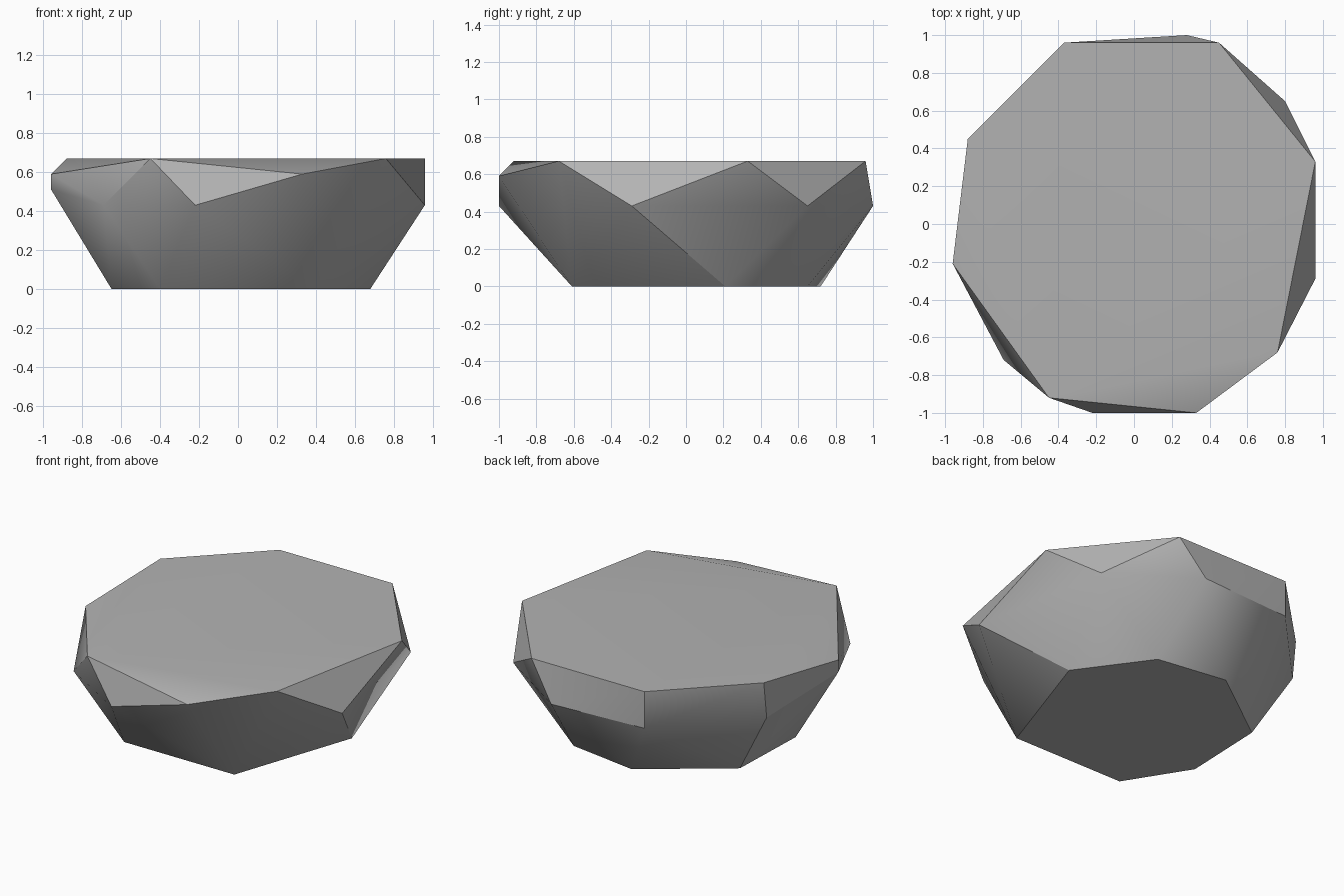
import bpy
import bmesh
import math

# Remove the default cube only
default_cube = bpy.data.objects.get("Cube")
if default_cube:
    bpy.data.objects.remove(default_cube, do_unlink=True)


def make_material(name, color):
    material = bpy.data.materials.new(name)
    material.use_nodes = True
    material.diffuse_color = color
    shader = next(n for n in material.node_tree.nodes if n.type == "BSDF_PRINCIPLED")
    shader.inputs["Base Color"].default_value = color
    shader.inputs["Roughness"].default_value = 0.9
    return material


def add_ring(bm, outline, height):
    """Add one level of the boulder as loose corner points."""
    for x, y in outline:
        bm.verts.new((x, y, height))


# Corner outlines of the boulder at each level
base = [(0.4, -0.61), (0.68, 0.21), (0.36, 0.65), (-0.11, 0.72),
        (-0.63, 0.34), (-0.65, -0.21), (-0.4, -0.61)]
waist = [(0.96, -0.29), (0.8, 0.65), (0.28, 1), (-0.37, 0.96),
         (-0.88, 0.42), (-0.69, -0.72), (-0.22, -1)]
chipped_corners = [(0.33, -1), (-0.96, -0.21)]
side_corner = [(-0.96, -0.21)]
top = [(0.76, -0.68), (0.96, 0.33), (0.45, 0.96), (-0.37, 0.96),
       (-0.88, 0.45), (-0.45, -0.92)]

bm = bmesh.new()
for outline, height in ((base, 0), (waist, 0.43), (side_corner, 0.51),
                        (chipped_corners, 0.59), (top, 0.67)):
    add_ring(bm, outline, height)

# Wrap the levels in one faceted skin and drop unused points
bmesh.ops.convex_hull(bm, input=bm.verts[:])
loose = [v for v in bm.verts if not v.link_faces]
bmesh.ops.delete(bm, geom=loose, context="VERTS")
bmesh.ops.dissolve_limit(bm, angle_limit=math.radians(1),
                         verts=bm.verts[:], edges=bm.edges[:])
bmesh.ops.recalc_face_normals(bm, faces=bm.faces[:])

mesh = bpy.data.meshes.new("flat_boulder")
bm.to_mesh(mesh)
bm.free()
mesh.materials.append(make_material("stone_grey", (0.45, 0.45, 0.45, 1)))

boulder = bpy.data.objects.new("flat_boulder", mesh)
bpy.context.collection.objects.link(boulder)

# Soften shallow edges, keep the strong facets crisp
bpy.ops.object.select_all(action="DESELECT")
boulder.select_set(True)
bpy.context.view_layer.objects.active = boulder
bpy.ops.object.shade_smooth_by_angle(angle=math.radians(30))
